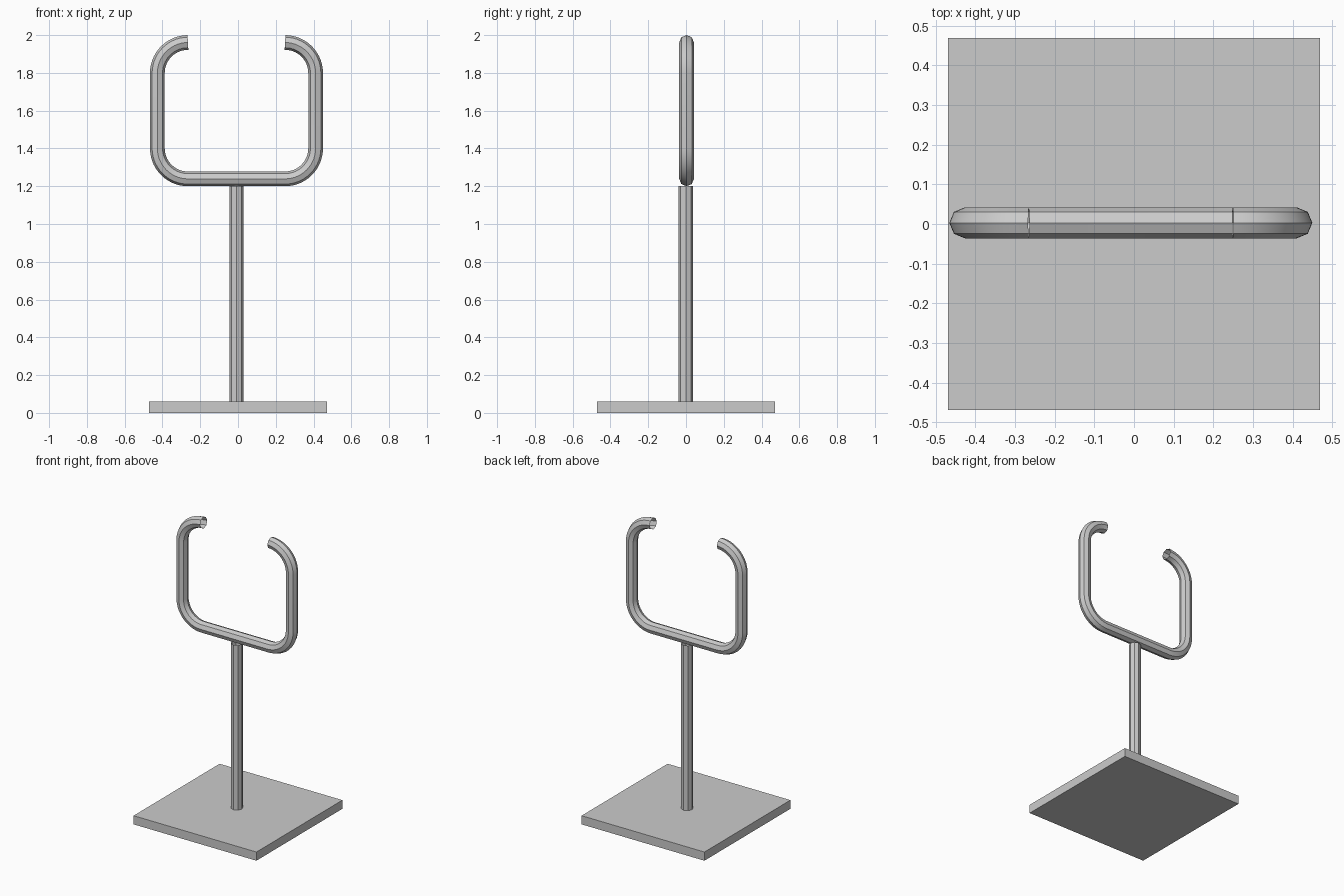
import bpy, math

if "Cube" in bpy.data.objects:
    bpy.data.objects.remove(bpy.data.objects["Cube"])

R = 0.039          # tube radius
CX = -0.008        # tube centre in x
BEND = 0.162       # centreline radius of the bends

# Flat square base
bpy.ops.mesh.primitive_cube_add(size=1, location=(0, 0, 0.03))
base = bpy.context.object
base.name = "base_plate"
base.scale = (0.94, 0.94, 0.06)

# Eight-sided open pole
bpy.ops.mesh.primitive_cylinder_add(vertices=8, radius=0.038, depth=1.14,
                                    end_fill_type='NOTHING',
                                    location=(CX, -0.001, 0.63))
bpy.context.object.name = "pole"


def arc(cx, cz, a0, a1, steps=14):
    """Quarter bend in the xz plane."""
    out = []
    for i in range(steps + 1):
        a = math.radians(a0 + (a1 - a0) * i / steps)
        out.append((cx + BEND * math.cos(a), cz + BEND * math.sin(a)))
    return out


# Open rounded-square ring: a tube swept along four bends and three straights
hx, low, high = 0.257, 1.401, 1.799
path = (arc(-hx, high, 90, 180) + arc(-hx, low, 180, 270)
        + arc(hx, low, 270, 360) + arc(hx, high, 0, 90))

curve = bpy.data.curves.new("open_ring", 'CURVE')
curve.dimensions = '3D'
curve.twist_mode = 'MINIMUM'
curve.bevel_depth = R
curve.bevel_resolution = 2
curve.use_fill_caps = False
spline = curve.splines.new('POLY')
spline.points.add(len(path) - 1)
for p, (x, z) in zip(spline.points, path):
    p.co = (x, 0, z, 1)
spline.use_smooth = False
ring = bpy.data.objects.new("open_ring", curve)
ring.location = (CX, 0.003, 0)
bpy.context.collection.objects.link(ring)

# Turn the ring into a mesh, smooth along the bends with crisp facets around
bpy.ops.object.select_all(action='DESELECT')
ring.select_set(True)
bpy.context.view_layer.objects.active = ring
bpy.ops.object.convert(target='MESH')
bpy.ops.object.shade_smooth_by_angle(angle=math.radians(25))
